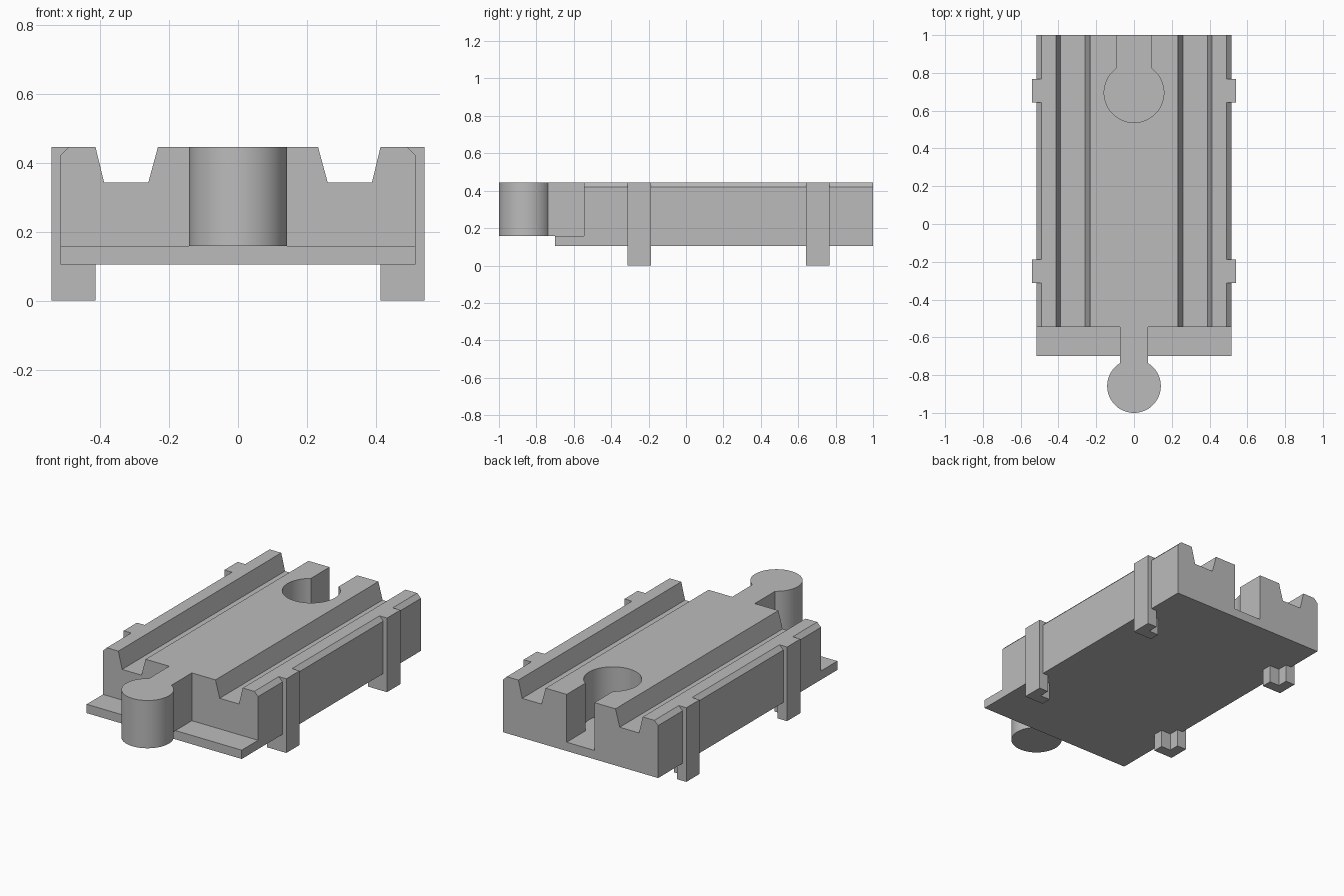
import bpy, bmesh, math

if "Cube" in bpy.data.objects:
    bpy.data.objects.remove(bpy.data.objects["Cube"])

grey = bpy.data.materials.new("plain grey")
grey.use_nodes = True
colour = (0.5, 0.5, 0.5, 1)
grey.diffuse_color = colour
grey.node_tree.nodes["Principled BSDF"].inputs["Base Color"].default_value = colour

BASE, FLOOR, TOP = 0.105, 0.158, 0.445
HALF, FRONT = 0.515, -0.545


def prism(name, outline, vector):
    """Extrude a closed outline of 3D points along a vector."""
    bm = bmesh.new()
    face = bm.faces.new([bm.verts.new(p) for p in outline])
    moved = bmesh.ops.extrude_face_region(bm, geom=[face])["geom"]
    bmesh.ops.translate(bm, vec=vector, verts=[v for v in moved if isinstance(v, bmesh.types.BMVert)])
    bmesh.ops.recalc_face_normals(bm, faces=bm.faces)
    mesh = bpy.data.meshes.new(name)
    bm.to_mesh(mesh)
    bm.free()
    obj = bpy.data.objects.new(name, mesh)
    bpy.context.collection.objects.link(obj)
    mesh.materials.append(grey)
    return obj


def smooth(obj):
    bpy.ops.object.select_all(action="DESELECT")
    obj.select_set(True)
    bpy.context.view_layer.objects.active = obj
    bpy.ops.object.shade_smooth_by_angle(angle=math.radians(30))


def keyhole(name, centre, radius, neck, end, top):
    """Round knob whose straight neck runs back to y = end."""
    start = math.asin(neck / radius)
    steps = 64
    outline = [(-neck, end, FLOOR)]
    for i in range(steps + 1):
        a = start + (2 * math.pi - 2 * start) * i / steps
        outline.append((-radius * math.sin(a), centre + radius * math.cos(a), FLOOR))
    outline.append((neck, end, FLOOR))
    return prism(name, outline, (0, 0, top - FLOOR))


# Track bed with two tapered wheel grooves and chamfered edges
half = [(0.232, TOP), (0.26, 0.342), (0.388, 0.342), (0.413, TOP),
        (HALF - 0.025, TOP), (HALF, TOP - 0.025), (HALF, BASE)]
section = half + [(-x, z) for x, z in reversed(half)]
bed = prism("track_bed", [(x, FRONT, z) for x, z in section], (0, 1 - FRONT, 0))

# Socket cut into the back end
cutter = keyhole("socket_cutter", 0.695, 0.158, 0.092, 1.1, TOP + 0.1)
cut = bed.modifiers.new("socket", "BOOLEAN")
cut.operation = "DIFFERENCE"
cut.solver = "EXACT"
cut.object = cutter
bpy.ops.object.select_all(action="DESELECT")
bpy.context.view_layer.objects.active = bed
bed.select_set(True)
bpy.ops.object.modifier_apply(modifier=cut.name)
bpy.data.objects.remove(cutter)
smooth(bed)

# Connector knob on the front end
smooth(keyhole("connector_knob", -0.858, 0.142, 0.075, FRONT, TOP))


def box(name, x0, x1, y0, y1, z0, z1):
    return prism(name, [(x0, y0, z0), (x1, y0, z0), (x1, y1, z0), (x0, y1, z0)], (0, 0, z1 - z0))


# Thin ledge beneath the connector
box("front_ledge", -HALF, HALF, -0.70, FRONT, BASE, FLOOR)

# Four legs: an outer post and a narrower foot tucked under the bed
for end, y in (("front", -0.25), ("back", 0.705)):
    for side, s in (("left", 1), ("right", -1)):
        box(f"{end}_{side}_post", s * 0.478, s * 0.54, y - 0.063, y + 0.063, 0, TOP)
        box(f"{end}_{side}_foot", s * 0.413, s * 0.478, y - 0.063, y, 0, BASE)
